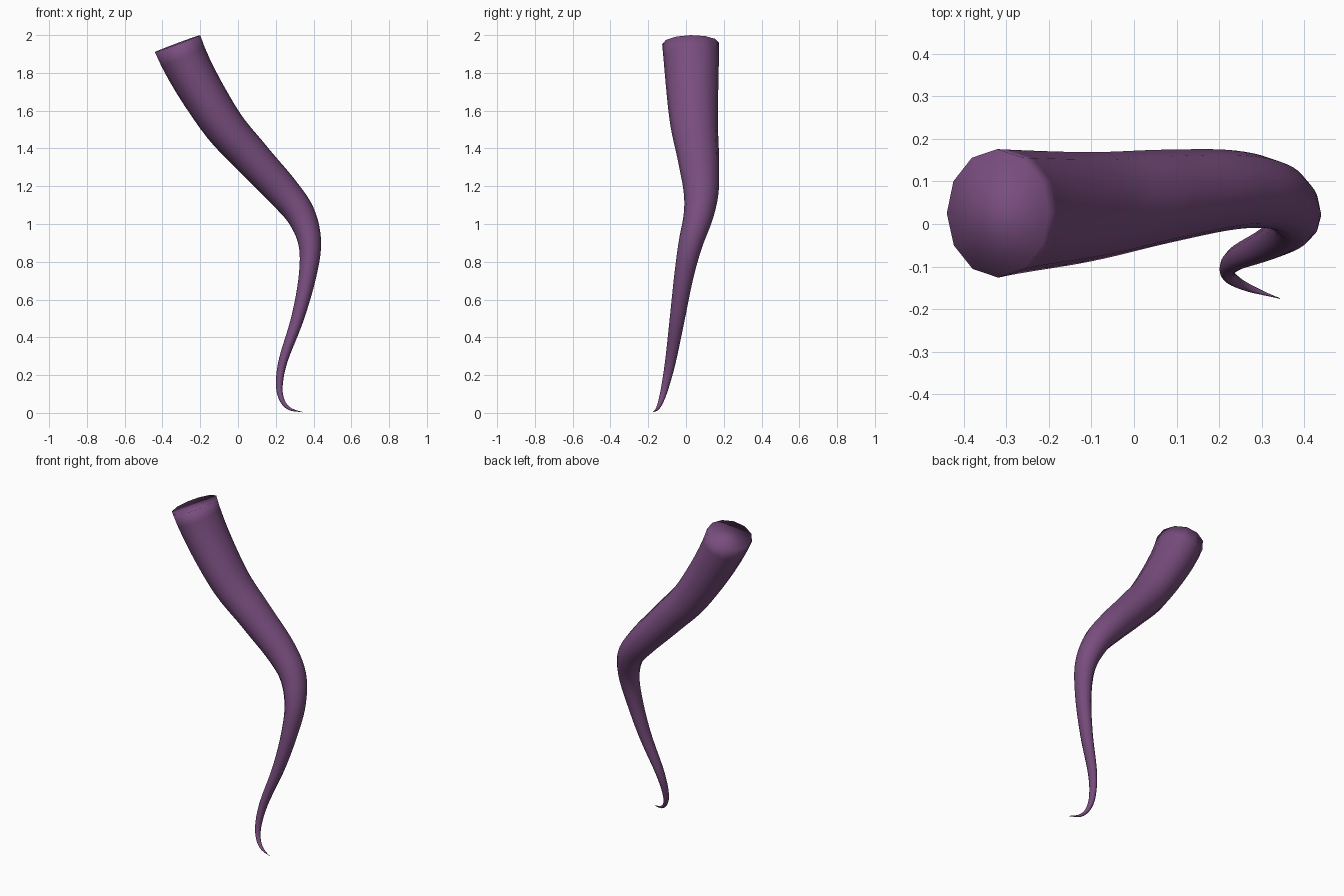
import bpy, bmesh, math
from mathutils import Vector

if "Cube" in bpy.data.objects:
    bpy.data.objects.remove(bpy.data.objects["Cube"])

SIDES, STEPS = 12, 6

# Centre line with in-plane and sideways radius: x, y, z, r_plane, r_side
KEYS = [
    (-.32, .025, 1.955, .128, .151),
    (-.11, .04, 1.57, .111, .129),
    (.075, .065, 1.35, .099, .110),
    (.235, .08, 1.175, .089, .093),
    (.334, .066, 1.045, .077, .079),
    (.38, .024, .895, .060, .064),
    (.367, -.012, .72, .046, .051),
    (.315, -.046, .5, .034, .040),
    (.240, -.081, .28, .024, .029),
    (.219, -.108, .15, .018, .021),
    (.232, -.130, .07, .013, .015),
    (.272, -.151, .023, .008, .009),
    (.343, -.175, .004, .0008, .0008),
]


def catmull(a, b, c, d, t):
    return .5 * (2 * b + (c - a) * t + (2 * a - 5 * b + 4 * c - d) * t * t
                 + (3 * b - a - 3 * c + d) * t ** 3)


# Smooth the centre line, with phantom end points steering the ends
first = (-.41, .01, 2.37, .145, .173)
last = (.43, -.20, -.01, 0, 0)
pts = [first] + KEYS + [last]
path = []
for i in range(1, len(pts) - 2):
    for s in range(STEPS):
        path.append([catmull(*v, s / STEPS) for v in zip(*pts[i - 1:i + 3])])
path.append(list(KEYS[-1]))

# Tentacle: elliptical rings swept along the path
bm = bmesh.new()
rings = []
for i, p in enumerate(path):
    c = Vector(p[:3])
    if i == 0:
        tan = Vector((.35, .02, -.936))
    else:
        tan = Vector(path[min(i + 1, len(path) - 1)][:3]) - Vector(path[i - 1][:3])
    tan.normalize()
    side = Vector((0, 1, 0))
    side = (side - tan * side.dot(tan)).normalized()
    flat = tan.cross(side)
    rings.append([bm.verts.new(c + flat * p[3] * math.cos(k * math.tau / SIDES)
                               + side * p[4] * math.sin(k * math.tau / SIDES))
                  for k in range(SIDES)])
for a, b in zip(rings, rings[1:]):
    for k in range(SIDES):
        n = (k + 1) % SIDES
        bm.faces.new((a[k], a[n], b[n], b[k]))
# End caps
bm.faces.new(rings[0])
bm.faces.new(rings[-1])
bmesh.ops.recalc_face_normals(bm, faces=bm.faces)
for f in bm.faces:
    f.smooth = True

mesh = bpy.data.meshes.new("tentacle")
bm.to_mesh(mesh)
bm.free()
obj = bpy.data.objects.new("tentacle", mesh)
bpy.context.collection.objects.link(obj)

mat = bpy.data.materials.new("purple_skin")
mat.diffuse_color = (.19, .075, .21, 1)
mat.use_nodes = True
mat.node_tree.nodes["Principled BSDF"].inputs["Base Color"].default_value = mat.diffuse_color
mesh.materials.append(mat)
